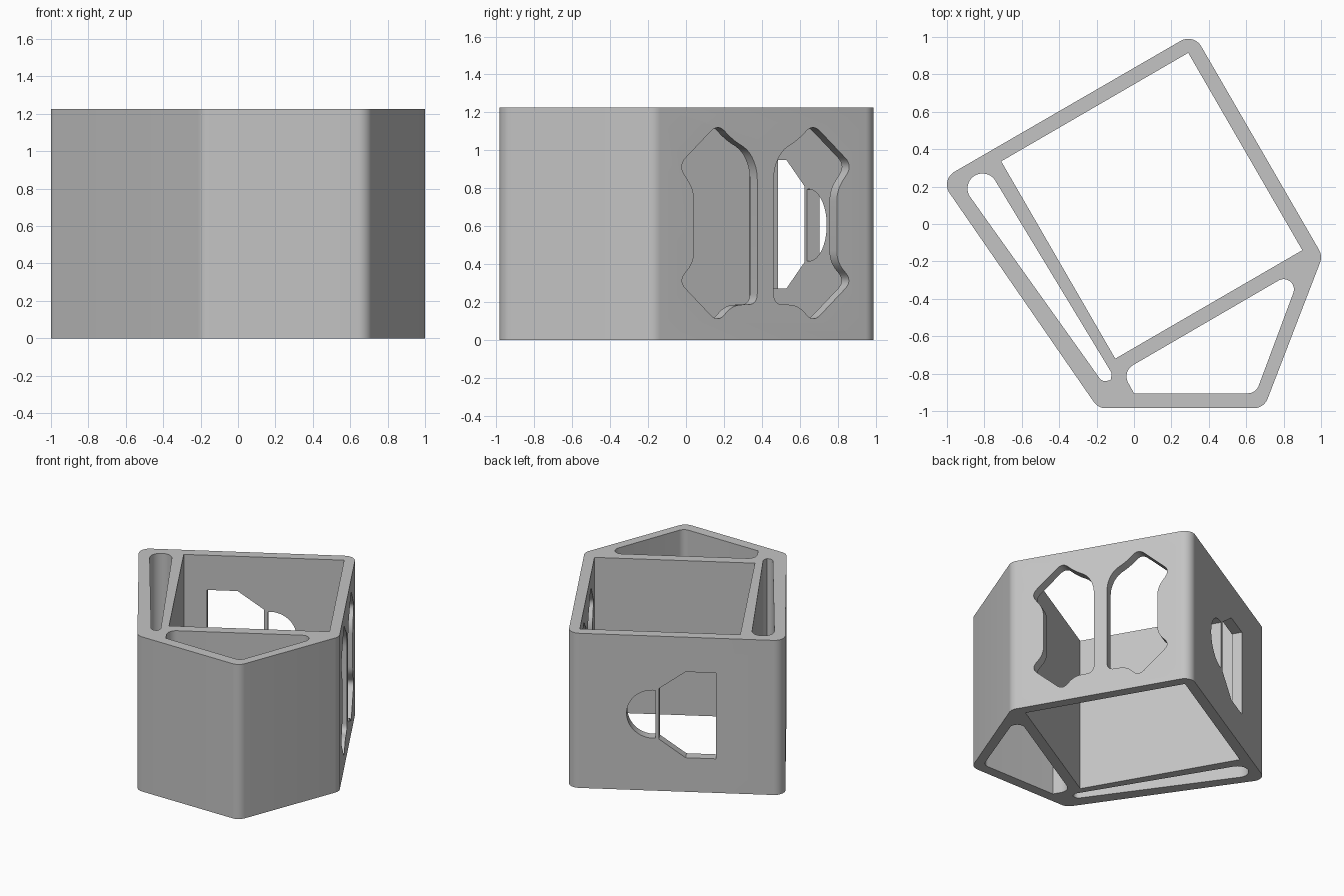
import bpy, bmesh, math
from mathutils import Vector
from mathutils.geometry import convex_hull_2d

HEIGHT = 1.225
WALL = 0.08

cube = bpy.data.objects.get("Cube")
if cube:
    bpy.data.objects.remove(cube, do_unlink=True)

grey = bpy.data.materials.new("light_grey")
grey.use_nodes = True
colour = (0.55, 0.55, 0.55, 1)
grey.diffuse_color = colour
grey.node_tree.nodes["Principled BSDF"].inputs["Base Color"].default_value = colour


def hull(circles, steps=48):
    """Convex outline around circles given as (x, y, radius)."""
    pts = []
    for x, y, r in circles:
        for i in range(steps if r else 1):
            a = math.tau * i / steps
            pts.append(Vector((x + r * math.cos(a), y + r * math.sin(a))))
    return [pts[i] for i in convex_hull_2d(pts)]


def soften(points, cut, steps=7):
    """Round every corner of a polygon, starting at most cut from it."""
    pts = [Vector(p) for p in points]
    out = []
    for i, p in enumerate(pts):
        ends = []
        for q in (pts[i - 1], pts[(i + 1) % len(pts)]):
            d = q - p
            ends.append(p + d.normalized() * min(cut, d.length * 0.45))
        for k in range(steps + 1):
            t = k / steps
            out.append(ends[0] * (1 - t) ** 2 + p * 2 * t * (1 - t) + ends[1] * t * t)
    return out


def prism(name, outline, u, v, n, near, far):
    """Extrude an outline lying in the u-v plane along n."""
    bm = bmesh.new()
    rings = [[bm.verts.new(u * p[0] + v * p[1] + n * d) for p in outline]
             for d in (near, far)]
    bm.faces.new(rings[0])
    bm.faces.new(rings[1])
    count = len(outline)
    for i in range(count):
        j = (i + 1) % count
        bm.faces.new((rings[0][i], rings[0][j], rings[1][j], rings[1][i]))
    bmesh.ops.recalc_face_normals(bm, faces=bm.faces)
    mesh = bpy.data.meshes.new(name)
    bm.to_mesh(mesh)
    bm.free()
    mesh.materials.append(grey)
    obj = bpy.data.objects.new(name, mesh)
    bpy.context.collection.objects.link(obj)
    return obj


X, Y, Z = Vector((1, 0, 0)), Vector((0, 1, 0)), Vector((0, 0, 1))
ALONG = Vector((math.cos(math.radians(30)), 0.5, 0))
ACROSS = Vector((-0.5, ALONG.x, 0))

# Five-sided body with rounded corners
corners = [(0.29, 0.91), (0.92, -0.178), (0.64, -0.905), (-0.15, -0.905), (-0.92, 0.21)]
body = prism("holder_body", hull([(x, y, WALL) for x, y in corners]), X, Y, Z, 0, HEIGHT)

# Vertical compartments
compartments = {
    "main_compartment": [(0.29, 0.915, 0), (0.9, -0.14, 0), (-0.1, -0.72, 0), (-0.71, 0.335, 0)],
    "narrow_compartment": [(-0.81, 0.19, 0.08), (-0.155, -0.805, 0.035), (-0.125, -0.834, 0)],
    "wedge_compartment": [(0.8, -0.35, 0.055), (0.61, -0.845, 0.06), (0, -0.905, 0),
                          (0.03, -0.815, 0.07)],
}
cutters = [prism(name, hull(shape), X, Y, Z, -0.1, HEIGHT + 0.1)
           for name, shape in compartments.items()]

# Mirrored pair of notched windows in the right wall
notched = [(0.05, 0.185), (0.05, 0.9), (0.10, 1.0), (0.2, 1.055), (0.29, 1.14),
           (0.53, 0.92), (0.435, 0.79), (0.435, 0.41), (0.53, 0.31), (0.29, 0.09),
           (0.2, 0.185)]
for side in (1, -1):
    outline = [(0.03 + side * s, z) for s, z in soften(notched, 0.06)]
    cutters.append(prism("notched_window", outline, ACROSS, Z, ALONG, 0.66, 0.84))

# Angular window and clipped round window in the rear wall
angular = [(-0.28, 0.27), (-0.28, 0.95), (-0.06, 0.95), (0.132, 0.81),
           (0.132, 0.41), (-0.06, 0.27)]
disc = hull([(0.175, 0.605, 0.19)], 64)
clipped = [(max(p.x, 0.158), p.y) for p in disc if p.x > 0.14]
for name, outline in (("angular_window", angular), ("round_window", clipped)):
    cutters.append(prism(name, outline, ALONG, Z, ACROSS, 0.59, 0.8))

# Cut all openings
bpy.context.view_layer.objects.active = body
body.select_set(True)
for cutter in cutters:
    cutter.hide_render = True
    mod = body.modifiers.new(cutter.name, "BOOLEAN")
    mod.operation = "DIFFERENCE"
    mod.solver = "EXACT"
    mod.object = cutter
    bpy.ops.object.modifier_apply(modifier=mod.name)
    bpy.data.objects.remove(cutter, do_unlink=True)

bpy.ops.object.shade_smooth_by_angle(angle=math.radians(30))
